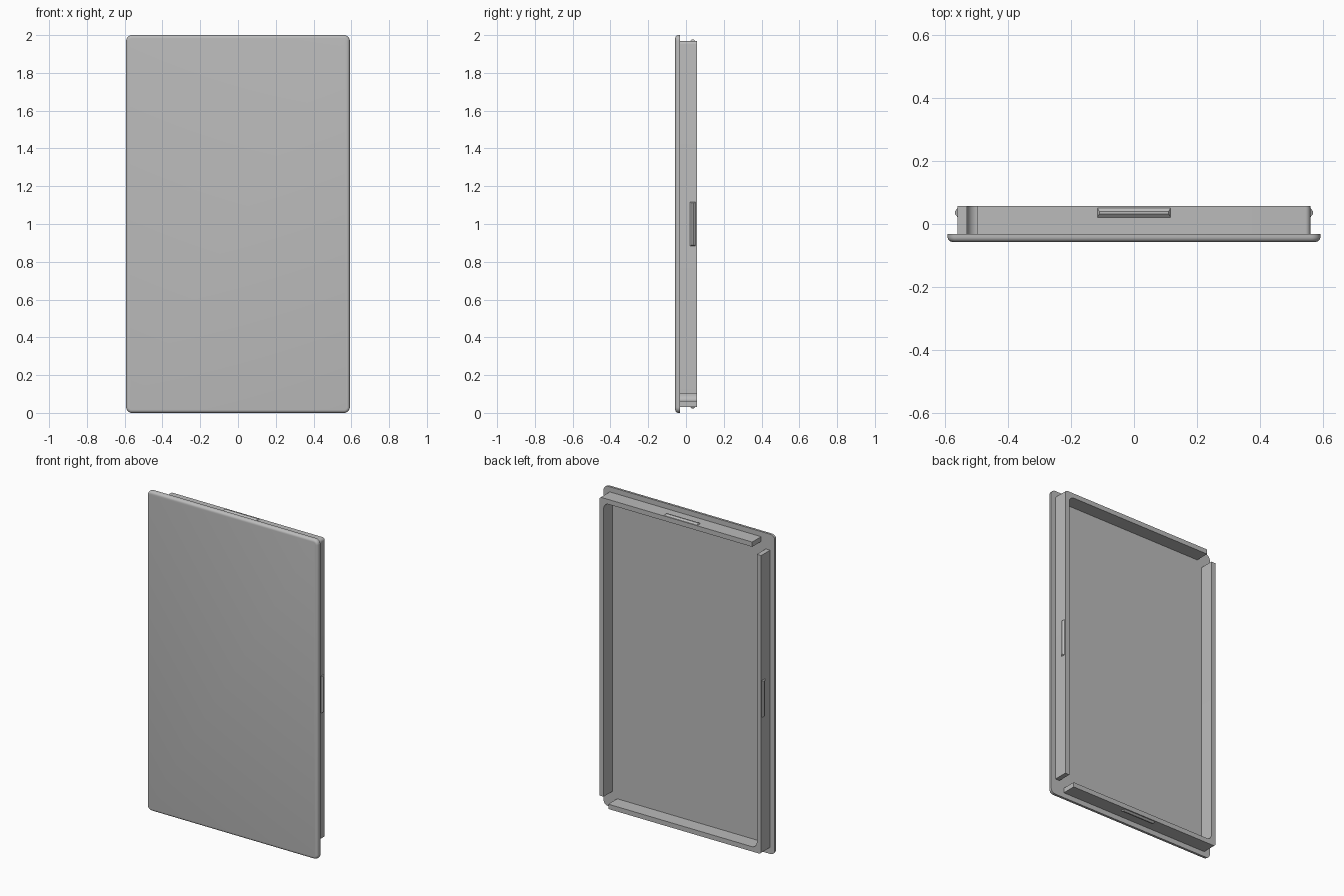
import bpy, bmesh, math
from mathutils import Matrix, Vector

cube = bpy.data.objects.get("Cube")
if cube:
    bpy.data.objects.remove(cube, do_unlink=True)

GREY = (0.5, 0.5, 0.5, 1)
mat = bpy.data.materials.new("plain grey")
mat.use_nodes = True
mat.diffuse_color = GREY
mat.node_tree.nodes["Principled BSDF"].inputs["Base Color"].default_value = GREY

HALF_X, FRONT, BACK, PLATE_BACK = 0.592, -0.057, 0.057, -0.031
RIM_X, RIM_Z, WALL = 0.56, 0.968, 0.03
MID = Vector((0, 0, 1))


def finish(name, bm):
    bmesh.ops.recalc_face_normals(bm, faces=bm.faces)
    mesh = bpy.data.meshes.new(name)
    bm.to_mesh(mesh)
    bm.free()
    mesh.materials.append(mat)
    obj = bpy.data.objects.new(name, mesh)
    bpy.context.collection.objects.link(obj)
    bpy.ops.object.select_all(action='DESELECT')
    obj.select_set(True)
    bpy.context.view_layer.objects.active = obj
    bpy.ops.object.shade_smooth_by_angle(angle=math.radians(30))
    return obj


def arc(cx, cz, r, start, steps=8):
    """Quarter circle, counter-clockwise from the start angle in degrees."""
    angles = [math.radians(start + 90 * i / steps) for i in range(steps + 1)]
    return [(cx + r * math.cos(a), cz + r * math.sin(a)) for a in angles]


def prism(outline, y0, y1, turn=0):
    """Extrude an outline around the middle of the panel from y0 to y1."""
    bm = bmesh.new()
    face = bm.faces.new([bm.verts.new((x, y0, z)) for x, z in outline])
    ext = bmesh.ops.extrude_face_region(bm, geom=[face])
    verts = [g for g in ext["geom"] if isinstance(g, bmesh.types.BMVert)]
    bmesh.ops.translate(bm, verts=verts, vec=(0, y1 - y0, 0))
    bmesh.ops.transform(bm, verts=bm.verts,
                        matrix=Matrix.Translation(MID) @ Matrix.Rotation(turn, 4, 'Y'))
    return bm


# Front plate with rounded corners and a rounded front edge
r = 0.03
cx, cz = HALF_X - r, 1 - r
outline = (arc(cx, cz, r, 0) + arc(-cx, cz, r, 90)
           + arc(-cx, -cz, r, 180) + arc(cx, -cz, r, 270))
bm = prism(outline, FRONT, PLATE_BACK)
front_edges = [e for e in bm.edges if all(v.co.y < FRONT + 0.001 for v in e.verts)]
bmesh.ops.bevel(bm, geom=front_edges, offset=0.016, segments=5,
                profile=0.5, affect='EDGES')
finish("front_plate", bm)

# Two L-shaped rim walls, leaving gaps at two opposite corners
ro, ri = 0.016, 0.035
ix, iz = RIM_X - WALL, RIM_Z - WALL
ell = ([(RIM_X, -0.9)] + arc(RIM_X - ro, RIM_Z - ro, ro, 0)
       + [(-0.498, RIM_Z), (-0.498, iz)]
       + arc(ix - ri, iz - ri, ri, 0)[::-1] + [(ix, -0.9)])
for name, turn in (("rim_top_left", 0), ("rim_bottom_right", math.pi)):
    finish(name, prism(ell, PLATE_BACK, BACK, turn))

# Snap ridges at the middle of each wall
for name, turn, reach in (("top", 0, RIM_Z), ("left", 90, RIM_X),
                          ("bottom", 180, RIM_Z), ("right", 270, RIM_X)):
    bm = bmesh.new()
    bmesh.ops.create_cube(bm, size=1)
    for v in bm.verts:
        outer = v.co.z > 0
        v.co.x *= 0.22 if outer else 0.235
        v.co.y = v.co.y * (0.008 if outer else 0.034) + 0.036
        v.co.z = reach + (0.009 if outer else -0.002)
    bmesh.ops.transform(bm, verts=bm.verts, matrix=Matrix.Translation(MID)
                        @ Matrix.Rotation(math.radians(turn), 4, 'Y'))
    finish("snap_ridge_" + name, bm)
